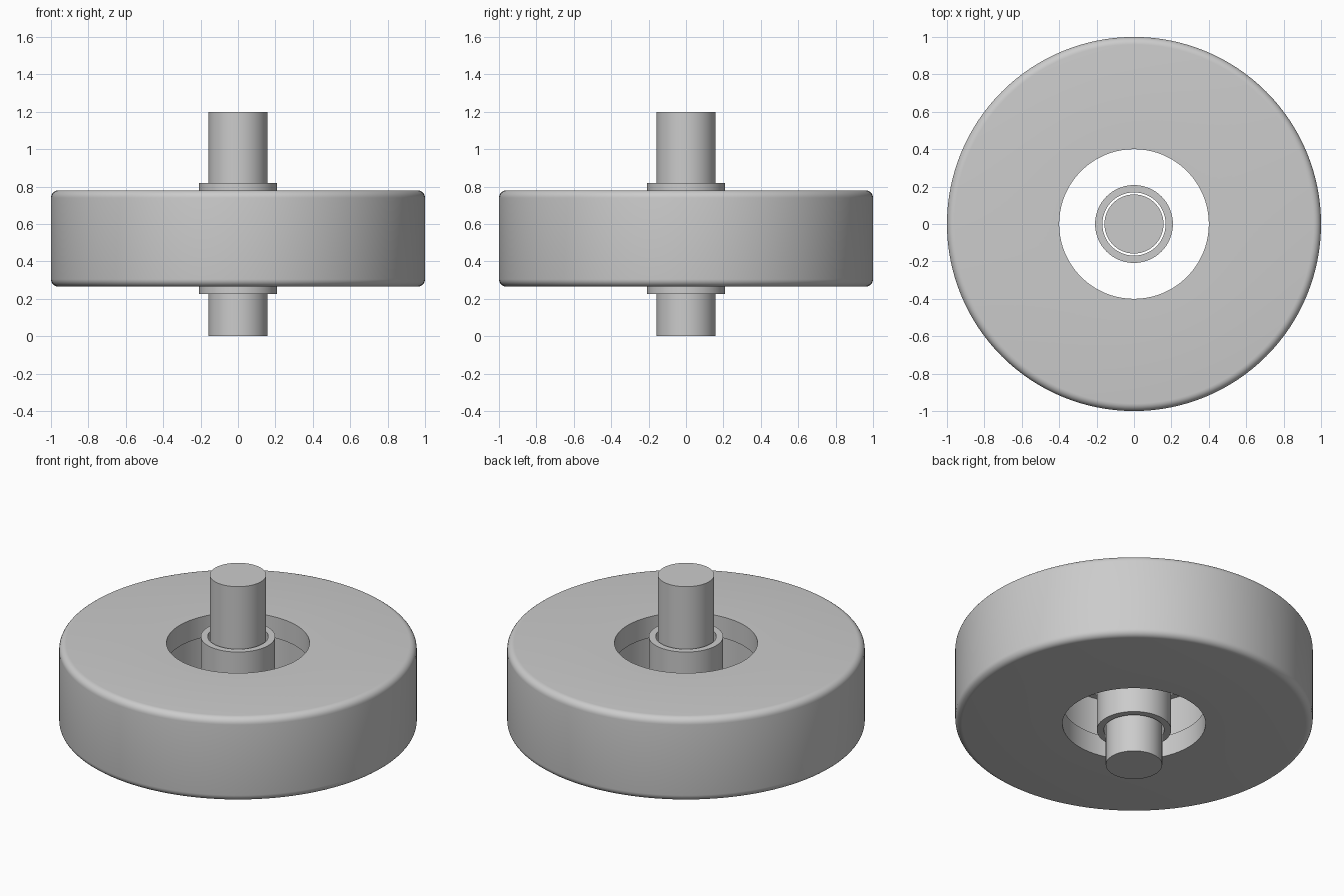
import bpy, math

if "Cube" in bpy.data.objects:
    bpy.data.objects.remove(bpy.data.objects["Cube"])

SEGMENTS = 128


def lathe(name, profile, closed=True):
    """Spin an (r, z) profile, counter-clockwise, around the z axis."""
    rings = len(profile)
    verts = [(r * math.cos(a), r * math.sin(a), z)
             for a in (2 * math.pi * s / SEGMENTS for s in range(SEGMENTS))
             for r, z in profile]
    faces = []
    for s in range(SEGMENTS):
        t = (s + 1) % SEGMENTS
        for i in range(rings if closed else rings - 1):
            j = (i + 1) % rings
            faces.append((s * rings + i, t * rings + i, t * rings + j, s * rings + j))
    if not closed:  # flat end caps for a solid bar
        faces.append([s * rings for s in reversed(range(SEGMENTS))])
        faces.append([s * rings + rings - 1 for s in range(SEGMENTS)])
    mesh = bpy.data.meshes.new(name)
    mesh.from_pydata(verts, [], faces)
    mesh.update()
    obj = bpy.data.objects.new(name, mesh)
    bpy.context.collection.objects.link(obj)
    bpy.ops.object.select_all(action='DESELECT')
    obj.select_set(True)
    bpy.context.view_layer.objects.active = obj
    bpy.ops.object.shade_smooth_by_angle(angle=math.radians(30))
    return obj


def corner(r, z, radius, start):
    """Quarter-round points for a profile corner."""
    return [(r + radius * math.cos(math.radians(start + 15 * k)),
             z + radius * math.sin(math.radians(start + 15 * k))) for k in range(7)]


# Wheel: rounded outer rims and a bore with a shallow inner groove
low, high, bore, fillet = 0.265, 0.78, 0.40, 0.04
wheel = [(bore, low)]
wheel += corner(1 - fillet, low + fillet, fillet, -90)
wheel += corner(1 - fillet, high - fillet, fillet, 0)
wheel += [(bore, high), (bore, 0.65), (0.44, 0.65), (0.44, 0.395), (bore, 0.395)]
lathe("wheel", wheel)

# Sleeve: loose tube around the axle
lathe("sleeve", [(0.169, 0.225), (0.208, 0.225), (0.208, 0.82), (0.169, 0.82)])

# Axle: solid bar through the middle
lathe("axle", [(0.158, 0.0), (0.158, 1.2)], closed=False)
